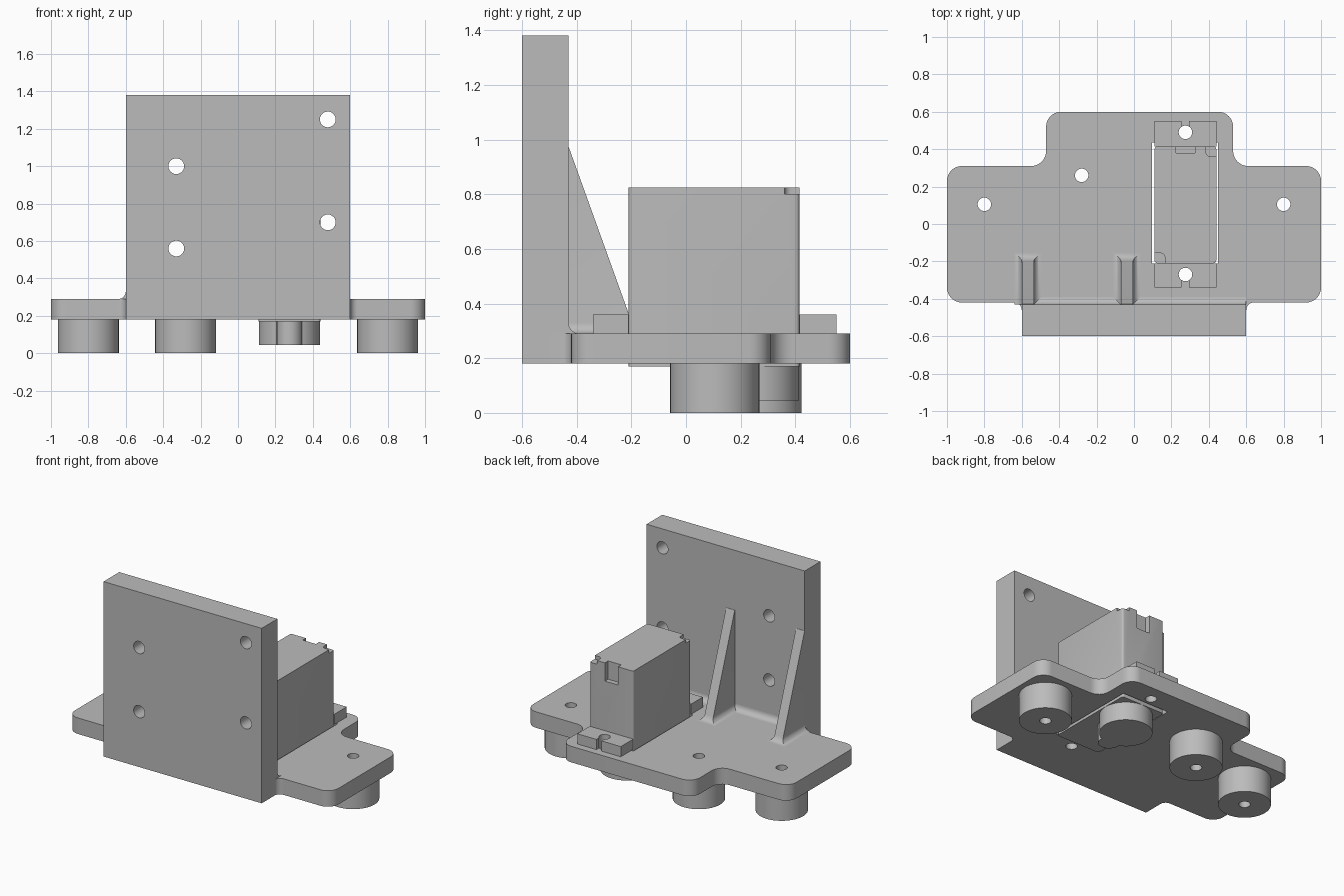
import bpy, bmesh, math
from mathutils import Vector

cube = bpy.data.objects.get("Cube")
if cube:
    bpy.data.objects.remove(cube, do_unlink=True)

grey = bpy.data.materials.new("plain grey")
grey.use_nodes = True
grey.diffuse_color = (0.5, 0.5, 0.5, 1)
grey.node_tree.nodes["Principled BSDF"].inputs["Base Color"].default_value = grey.diffuse_color


def finish(name, bm):
    bmesh.ops.recalc_face_normals(bm, faces=bm.faces)
    mesh = bpy.data.meshes.new(name)
    bm.to_mesh(mesh)
    bm.free()
    mesh.materials.append(grey)
    obj = bpy.data.objects.new(name, mesh)
    bpy.context.collection.objects.link(obj)
    return obj


def loft(name, rings):
    bm = bmesh.new()
    loops = [[bm.verts.new(p) for p in ring] for ring in rings]
    n = len(loops[0])
    for low, high in zip(loops, loops[1:]):
        for i in range(n):
            j = (i + 1) % n
            bm.faces.new((low[i], low[j], high[j], high[i]))
    bm.faces.new(loops[0][::-1])
    bm.faces.new(loops[-1])
    return finish(name, bm)


def prism(name, pts, t0, t1, axis="z"):
    place = {"z": lambda a, b, t: (a, b, t),
             "x": lambda a, b, t: (t, a, b),
             "y": lambda a, b, t: (a, t, b)}[axis]
    return loft(name, [[place(a, b, t) for a, b in pts] for t in (t0, t1)])


def box(name, x0, x1, y0, y1, z0, z1):
    return prism(name, [(x0, y0), (x1, y0), (x1, y1), (x0, y1)], z0, z1)


def cylinder(name, a, b, r, t0, t1, axis="z", n=48):
    pts = [(a + r * math.cos(math.tau * i / n), b + r * math.sin(math.tau * i / n))
           for i in range(n)]
    return prism(name, pts, t0, t1, axis)


def rounded(corners, steps=8):
    pts = []
    for i, (x, y, r) in enumerate(corners):
        p = Vector((x, y))
        u = (Vector(corners[i - 1][:2]) - p).normalized() * r
        v = (Vector(corners[(i + 1) % len(corners)][:2]) - p).normalized() * r
        if r == 0:
            pts.append((x, y))
            continue
        for k in range(steps + 1):
            a = math.pi / 2 * k / steps
            pts.append(tuple(p + u + v - v * math.cos(a) - u * math.sin(a)))
    return pts


def cut(obj, cutters):
    bpy.context.view_layer.objects.active = obj
    for c in cutters:
        mod = obj.modifiers.new("cut", "BOOLEAN")
        mod.operation = "DIFFERENCE"
        mod.solver = "EXACT"
        mod.object = c
        bpy.ops.object.modifier_apply(modifier=mod.name)
        bpy.data.objects.remove(c, do_unlink=True)


BASE, TOP = 0.18, 0.29           # base plate heights
WALL = -0.43                     # inner face of the wall
LEGS = {"right_foot": (-0.8, 0.105), "middle_foot": (-0.28, 0.26), "left_foot": (0.8, 0.105)}
SCREWS = ((0.275, 0.49), (0.275, -0.27))
R = 0.04

# Base plate with motor slot and screw holes
half = 0.6
plate = prism("base_plate", rounded([
    (-half, -0.5, 0), (half, -0.5, 0), (half, -0.42, R), (1, -0.42, 0.08),
    (1, 0.31, 0.08), (0.53, 0.31, 0.08), (0.53, 0.6, 0.08), (-0.47, 0.6, 0.08),
    (-0.47, 0.31, 0.08), (-1, 0.31, 0.08), (-1, -0.42, 0.08), (-half, -0.42, R)]), BASE, TOP)
cut(plate, [box("slot", 0.095, 0.45, -0.212, 0.435, 0, 1)]
    + [cylinder("hole", x, y, 0.036, 0, 1) for x, y in [*LEGS.values(), *SCREWS]])

# Feet
for name, (x, y) in LEGS.items():
    foot = cylinder(name, x, y, 0.163, 0, BASE)
    cut(foot, [cylinder("hole", x, y, 0.036, -1, 1)])

# Upright wall with four holes
wall = box("upright_wall", -half, half, -0.6, WALL, BASE, 1.38)
cut(wall, [cylinder("hole", x, z, 0.042, -1, 0, "y")
           for x, z in ((-0.33, 1.0), (-0.33, 0.56), (0.48, 1.25), (0.48, 0.7))])

# Curved joint between wall and plate
angles = [math.pi / 2 * k / 8 for k in range(9)]
prism("wall_fillet", [(WALL, TOP)] + [(WALL + R - R * math.sin(a), TOP + R - R * math.cos(a))
                                      for a in angles], -half, half, "x")

# Triangular ribs with flared feet
levels = [(R * (1 - math.cos(a)), R * (1 - math.sin(a))) for a in angles]
for name, x0, x1 in (("right_rib", -0.6, -0.535), ("middle_rib", -0.07, -0.005)):
    rings = []
    for h, flare in levels + [(0.68, 0)]:
        end = WALL + 0.002 + (0.68 - h) * 0.36 + flare * 0.7
        rings.append([(x0 - flare, WALL, TOP + h), (x1 + flare, WALL, TOP + h),
                      (x1 + flare, end, TOP + h), (x0 - flare, end, TOP + h)])
    loft(name, rings)

# Motor body with corner and cable notches
X0, X1, Y0, Y1, MID = 0.11, 0.44, -0.21, 0.415, 0.275
body = prism("motor_body", rounded([(X0, Y0, 0.015), (X1, Y0, 0.015),
                                    (X1, Y1, 0.015), (X0, Y1, 0.015)], 4), 0.17, 0.825)
cut(body, [box("notch", MID - 0.05, MID + 0.05, 0.38, 0.5, 0.7, 1),
           prism("notch", rounded([(0.385, 0.36, 0.025), (0.5, 0.36, 0),
                                   (0.5, 0.5, 0), (0.385, 0.5, 0)]), 0.8, 1),
           prism("notch", rounded([(0.05, -0.3, 0), (0.165, -0.3, 0),
                                   (0.165, -0.155, 0.025), (0.05, -0.155, 0)]), 0.8, 1)])

# Mounting ears with open screw slots
for name, y0, y1, (sx, sy), out in (("back_ear", Y1, 0.55, SCREWS[0], 0.7),
                                    ("front_ear", -0.34, Y0, SCREWS[1], -0.5)):
    ear = box(name, X0, X1, y0, y1, TOP, 0.36)
    cut(ear, [cylinder("hole", sx, sy, 0.036, 0, 1),
              box("slot", sx - 0.02, sx + 0.02, min(sy, out), max(sy, out), 0, 1)])

# Gear housing under the motor
cylinder("gear_housing", MID, 0.25, 0.164, 0.045, 0.17)
cylinder("small_gear_housing", MID, 0.09, 0.068, 0.045, 0.17)

# Smooth curved faces, keep edges sharp
for obj in bpy.context.scene.objects:
    obj.select_set(obj.type == "MESH")
bpy.ops.object.shade_smooth_by_angle(angle=math.radians(30))
